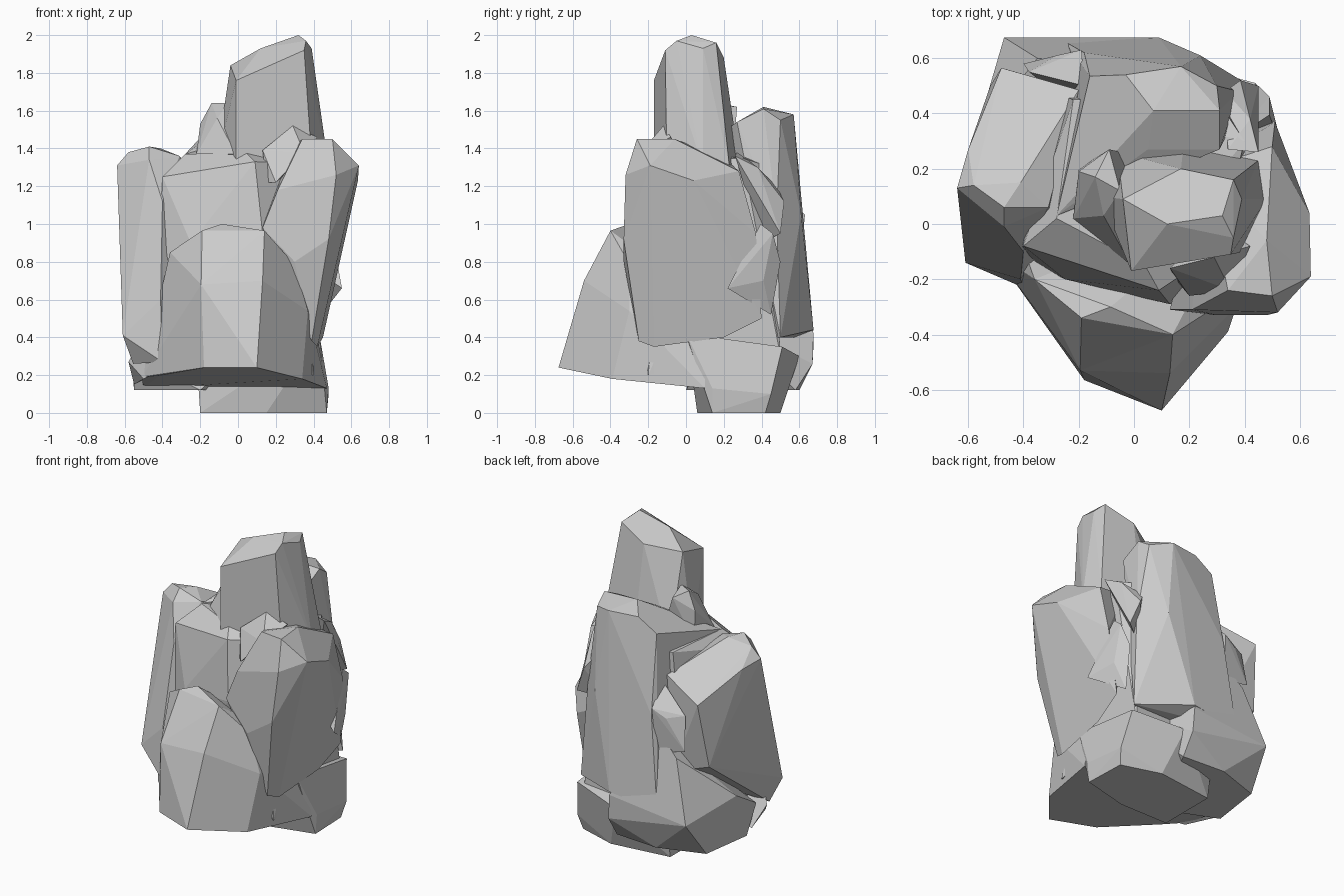
import bpy, bmesh


def rock(name, *points):
    """Flat-faced boulder: the convex hull of a few corner points."""
    bm = bmesh.new()
    for p in points:
        bm.verts.new(p)
    hull = bmesh.ops.convex_hull(bm, input=bm.verts[:])
    loose = [v for v in bm.verts if not v.link_faces]
    bmesh.ops.delete(bm, geom=loose, context='VERTS')
    bmesh.ops.dissolve_limit(bm, angle_limit=0.09, verts=bm.verts[:], edges=bm.edges[:])
    bmesh.ops.recalc_face_normals(bm, faces=bm.faces[:])
    mesh = bpy.data.meshes.new(name)
    bm.to_mesh(mesh)
    bm.free()
    ob = bpy.data.objects.new(name, mesh)
    bpy.context.collection.objects.link(ob)
    return ob


# tall spire rising out of the middle
rock("spire",
     (0.32, 0.03, 2.0), (0.36, 0.16, 1.96), (0.36, -0.05, 1.97), (0.35, -0.11, 1.92),
     (0.12, 0.0, 1.93), (-0.04, 0.09, 1.84), (0.17, 0.2, 1.88), (-0.01, -0.17, 1.76),
     (0.39, 0.09, 1.93), (-0.01, -0.17, 1.2), (0.40, -0.10, 1.2), (0.48, 0.09, 1.3),
     (0.45, 0.23, 1.3), (0.18, 0.29, 1.28), (-0.06, 0.26, 1.3), (-0.12, 0.1, 1.3))

# central core with the flat front face
rock("core",
     (-0.40, -0.08, 1.25), (0.09, -0.24, 1.33), (0.04, -0.15, 1.38), (-0.28, 0.02, 1.37),
     (0.13, -0.29, 0.95), (-0.25, -0.2, 0.9), (-0.4, -0.1, 0.6), (0.4, 0.3, 1.35),
     (0.3, -0.1, 1.32), (-0.22, 0.45, 1.36), (0.3, 0.45, 1.3), (-0.45, -0.1, 0.2),
     (0.4, -0.2, 0.2), (0.4, 0.5, 0.3), (-0.35, 0.5, 0.3))

# tall rock at the back
rock("back_column",
     (-0.03, 0.54, 1.58), (0.17, 0.57, 1.58), (0.31, 0.41, 1.61), (0.07, 0.41, 1.62),
     (0.30, 0.5, 1.55), (0.31, 0.27, 1.54), (0.05, 0.27, 1.54), (-0.16, 0.535, 1.5),
     (-0.28, 0.03, 1.37), (0.24, 0.61, 1.05), (0.38, 0.48, 1.05), (-0.18, 0.62, 1.0),
     (0.09, 0.675, 0.44), (-0.25, 0.66, 0.4), (0.42, 0.5, 0.4), (-0.3, 0.1, 0.4))

# leaning slab on the left
rock("left_slab",
     (-0.64, 0.13, 1.31), (-0.58, 0.14, 1.38), (-0.47, 0.06, 1.41), (-0.41, 0.15, 1.40),
     (-0.31, 0.06, 1.36), (-0.6, 0.27, 1.28), (-0.48, 0.565, 1.12), (-0.2, 0.485, 1.22),
     (-0.47, -0.01, 1.34), (-0.40, -0.1, 1.12), (-0.28, 0.0, 1.05), (-0.61, -0.14, 0.41),
     (-0.41, -0.2, 0.6), (-0.555, -0.08, 0.26), (-0.40, -0.23, 0.27), (-0.52, 0.5, 0.7),
     (-0.25, 0.5, 0.6))

# broad low boulder at the back left
rock("back_left_boulder",
     (-0.47, 0.675, 0.36), (-0.22, 0.68, 0.42), (0.09, 0.675, 0.42), (-0.35, 0.6, 0.75),
     (-0.2, 0.58, 0.9), (-0.58, 0.3, 0.45), (-0.55, 0.05, 0.3), (-0.55, 0.15, 0.12),
     (-0.5, 0.5, 0.12), (-0.2, 0.6, 0.12), (0.1, 0.67, 0.26), (0.1, 0.58, 0.12),
     (-0.2, 0.0, 0.12), (0.2, 0.2, 0.5))

# front boulder with the overhanging lower edge
rock("front_boulder",
     (-0.085, -0.3, 1.0), (0.14, -0.40, 0.965), (-0.19, -0.34, 0.965), (-0.36, -0.2, 0.85),
     (-0.27, -0.35, 0.8), (-0.195, -0.53, 0.68), (0.13, -0.54, 0.7), (0.1, -0.675, 0.24),
     (-0.18, -0.565, 0.24), (-0.51, -0.1, 0.19), (-0.41, -0.235, 0.2), (0.34, -0.39, 0.18),
     (0.295, -0.3, 0.79), (0.37, -0.3, 0.54), (0.47, 0.1, 0.13), (0.40, 0.1, 0.6),
     (-0.5, 0.2, 0.13))

# big leaning slab on the right
rock("right_slab",
     (0.34, -0.24, 1.45), (0.50, -0.26, 1.45), (0.48, -0.06, 1.45), (0.64, -0.19, 1.31),
     (0.635, 0.04, 1.23), (0.52, -0.32, 1.26), (0.21, -0.31, 1.18), (0.13, -0.31, 0.98),
     (0.50, 0.28, 1.28), (0.30, -0.33, 0.8), (0.48, -0.33, 0.92), (0.39, -0.25, 0.38),
     (0.42, -0.17, 0.35), (0.45, 0.2, 0.4), (0.47, 0.4, 0.5), (0.51, 0.37, 0.95),
     (0.25, 0.2, 1.35))

# footing under the right and back
rock("base_footing",
     (-0.2, 0.06, 0.0), (0.15, 0.06, 0.0), (0.47, 0.14, 0.0), (0.46, 0.42, 0.0),
     (0.2, 0.5, 0.0), (-0.2, 0.45, 0.0), (-0.21, 0.06, 0.15), (0.48, 0.14, 0.13),
     (0.48, 0.45, 0.1), (0.44, 0.51, 0.35), (0.43, 0.0, 0.42), (0.1, 0.6, 0.3),
     (-0.2, 0.5, 0.3))

# small shards wedged between the large rocks
rock("upper_left_shard",
     (-0.09, 0.27, 1.62), (-0.14, 0.17, 1.64), (-0.05, 0.12, 1.64), (-0.2, 0.19, 1.53),
     (-0.22, 0.02, 1.37), (-0.13, -0.05, 1.37), (-0.11, 0.03, 1.56), (-0.01, -0.15, 1.37),
     (-0.01, 0.0, 1.52), (-0.2, 0.2, 1.33), (0.0, 0.25, 1.35))
rock("front_right_shard",
     (0.29, -0.12, 1.52), (0.13, -0.16, 1.39), (0.42, -0.08, 1.46), (0.2, -0.26, 1.22),
     (0.15, -0.2, 1.22), (0.35, -0.24, 1.38), (0.3, 0.0, 1.3))
rock("side_shard",
     (0.49, 0.395, 1.0), (0.49, 0.46, 0.95), (0.45, 0.5, 0.8), (0.55, 0.22, 0.66),
     (0.50, 0.41, 0.7), (0.44, 0.45, 0.52), (0.35, 0.3, 0.8))
rock("back_right_shard",
     (0.385, 0.52, 1.12), (0.33, 0.48, 1.2), (0.45, 0.5, 0.95), (0.42, 0.38, 1.3),
     (0.34, 0.27, 1.38), (0.45, 0.26, 1.36), (0.3, 0.4, 0.9))
rock("left_shard",
     (-0.19, 0.63, 1.05), (-0.28, 0.61, 1.0), (-0.38, 0.55, 1.02), (-0.18, 0.5, 1.18),
     (-0.4, 0.58, 0.8), (-0.2, 0.6, 0.75), (-0.25, 0.45, 0.9))
rock("low_left_wedge",
     (-0.4, -0.15, 0.6), (-0.58, -0.02, 0.27), (-0.5, -0.12, 0.18), (-0.35, -0.25, 0.25),
     (-0.36, -0.18, 0.7), (-0.3, 0.1, 0.3), (-0.55, 0.1, 0.15))
